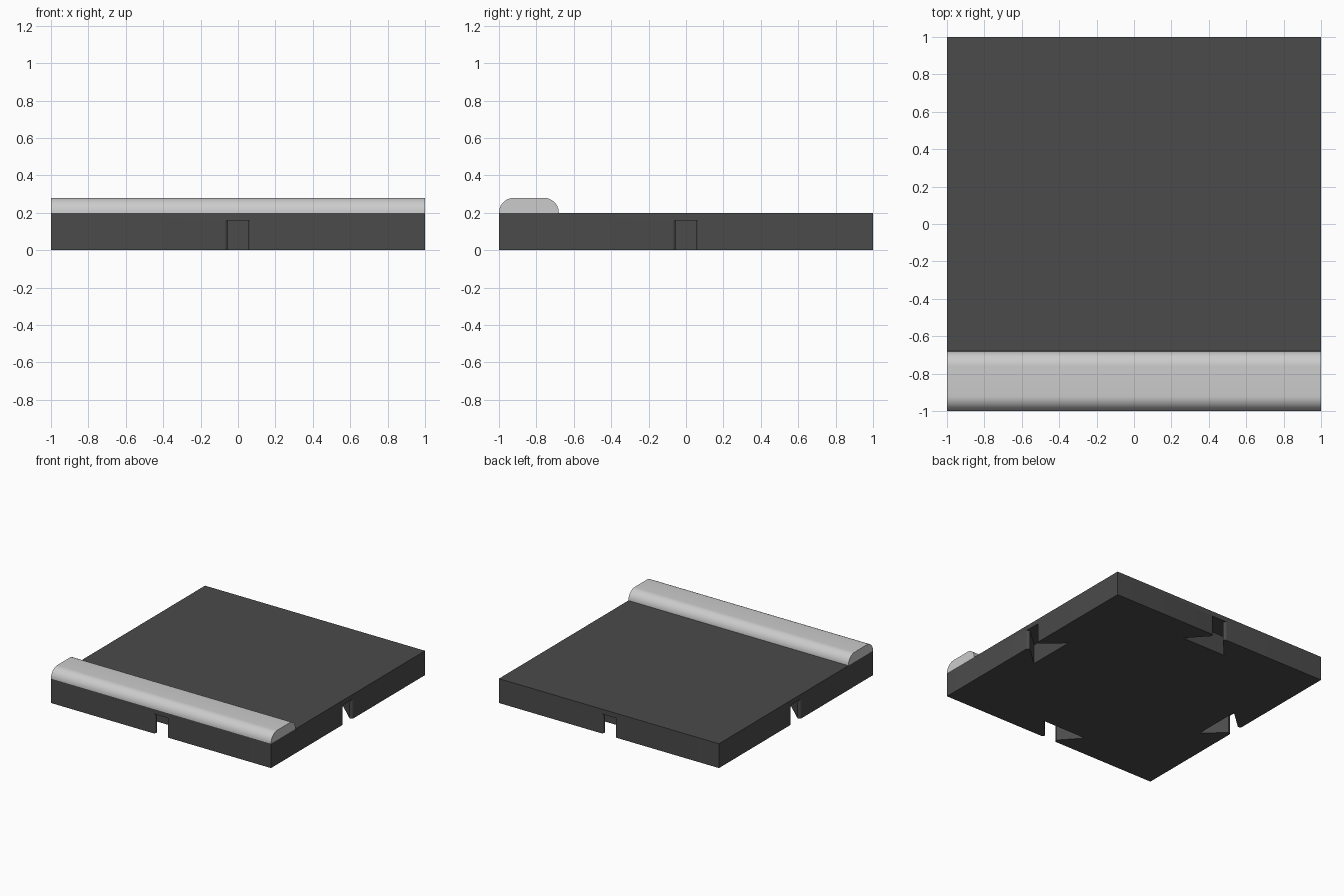
import bpy, bmesh
from math import sin, cos, pi, radians
from mathutils import Matrix, Vector

if "Cube" in bpy.data.objects:
    bpy.data.objects.remove(bpy.data.objects["Cube"])


def prism(name, points, vector):
    """Extrude a closed 3D outline along a vector."""
    bm = bmesh.new()
    face = bm.faces.new([bm.verts.new(p) for p in points])
    new = bmesh.ops.extrude_face_region(bm, geom=[face])["geom"]
    bmesh.ops.translate(bm, vec=vector, verts=[v for v in new if isinstance(v, bmesh.types.BMVert)])
    bmesh.ops.recalc_face_normals(bm, faces=bm.faces[:])
    mesh = bpy.data.meshes.new(name)
    bm.to_mesh(mesh)
    bm.free()
    obj = bpy.data.objects.new(name, mesh)
    bpy.context.collection.objects.link(obj)
    return obj


def smooth(obj):
    bpy.ops.object.select_all(action='DESELECT')
    obj.select_set(True)
    bpy.context.view_layer.objects.active = obj
    bpy.ops.object.shade_smooth_by_angle(angle=radians(30))


def paint(obj, name, value):
    mat = bpy.data.materials.new(name)
    mat.diffuse_color = (value, value, value, 1)
    mat.use_nodes = True
    mat.node_tree.nodes["Principled BSDF"].inputs["Base Color"].default_value = mat.diffuse_color
    obj.data.materials.append(mat)


# Square floor slab
base = prism("floor_slab", [(-1, -1, 0), (1, -1, 0), (1, 1, 0), (-1, 1, 0)], (0, 0, 0.2))
paint(base, "dark_grey", 0.07)

# Dovetail clip sockets: narrow mouth with rounded lips, widening inward
r = 0.02
half = [(0.055 + r, -1.05), (0.055 + r, -1)]
half += [(0.055 + r - r * sin(a), -1 + r - r * cos(a)) for a in (i * pi / 12 for i in range(1, 8))]
half += [(0.2, -0.815)]
outline = half + [(-x, y) for x, y in reversed(half)]
for i, side in enumerate(("front", "right", "back", "left")):
    turn = Matrix.Rotation(i * pi / 2, 3, 'Z')
    cutter = prism(side + "_socket_cutter", [turn @ Vector((x, y, -0.1)) for x, y in outline], (0, 0, 0.26))
    mod = base.modifiers.new(side + "_socket", 'BOOLEAN')
    mod.operation, mod.solver, mod.object = 'DIFFERENCE', 'EXACT', cutter
    bpy.context.view_layer.objects.active = base
    bpy.ops.object.modifier_apply(modifier=mod.name)
    bpy.data.objects.remove(cutter)
smooth(base)

# Rounded ridge along the front edge
R, n = 0.08, 12
profile = [(-0.68 - R + R * cos(i * pi / 2 / n), 0.2 + R * sin(i * pi / 2 / n)) for i in range(n + 1)]
profile += [(-1.68 - y, z) for y, z in reversed(profile)]
ridge = prism("front_ridge", [(-1, y, z) for y, z in profile], (2, 0, 0))
smooth(ridge)
